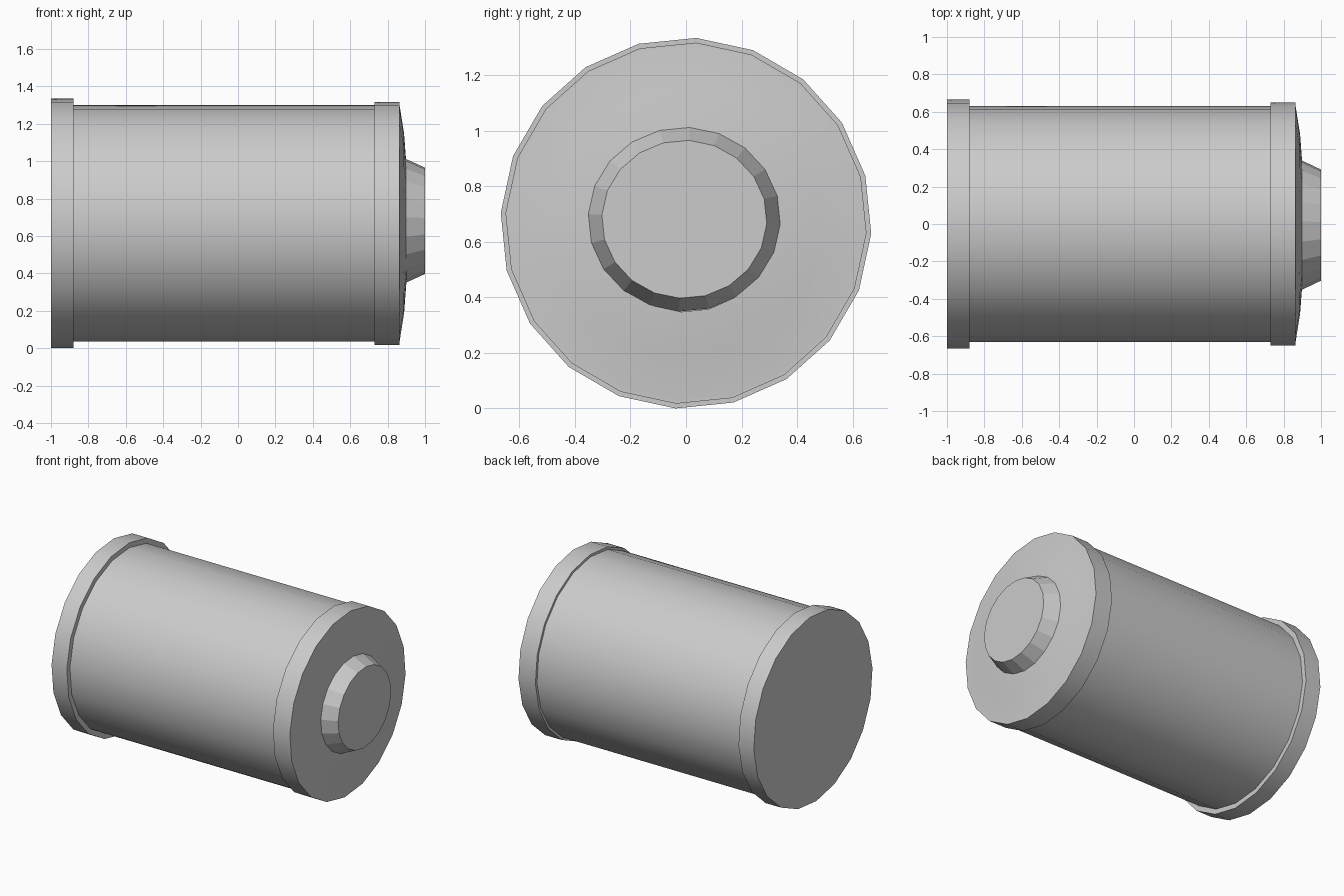
import bpy
import math

if "Cube" in bpy.data.objects:
    bpy.data.objects.remove(bpy.data.objects["Cube"])

SIDES = 20
TURN = math.radians(14.8)


def lathe(name, profile, cy=0.0, cz=0.667, start_cap=False, end_cap=False,
          squash=(1, 1), smooth=True):
    """Revolve (x, radius) points around an axis parallel to x."""
    verts, faces = [], []
    for x, r in profile:
        for i in range(SIDES):
            a = TURN + 2 * math.pi * i / SIDES
            verts.append((x, cy + r * squash[0] * math.cos(a),
                          cz + r * squash[1] * math.sin(a)))
    for k in range(len(profile) - 1):
        a, b = k * SIDES, (k + 1) * SIDES
        for i in range(SIDES):
            j = (i + 1) % SIDES
            faces.append((a + i, a + j, b + j, b + i))
    if start_cap:
        faces.append(tuple(reversed(range(SIDES))))
    if end_cap:
        faces.append(tuple(range(len(verts) - SIDES, len(verts))))
    mesh = bpy.data.meshes.new(name)
    mesh.from_pydata(verts, [], faces)
    mesh.update()
    ob = bpy.data.objects.new(name, mesh)
    bpy.context.collection.objects.link(ob)
    if smooth:
        bpy.ops.object.select_all(action='DESELECT')
        ob.select_set(True)
        bpy.context.view_layer.objects.active = ob
        bpy.ops.object.shade_smooth_by_angle(angle=math.radians(30))
    return ob


# Flat rear cap with its wide rim
lathe("rear_cap", [(-1, 0.668), (-0.88, 0.668), (-0.88, 0.633)], start_cap=True)

# Main cylinder
lathe("body", [(-0.88, 0.633), (0.73, 0.633)])

# Front rim and shallow domed end
lathe("front_cap", [(0.73, 0.633), (0.73, 0.651), (0.863, 0.651), (0.863, 0.638),
                    (0.888, 0.48), (0.90, 0.32)])

# Tapered end knob
lathe("end_knob", [(0.895, 0.34), (1.0, 0.291)], cy=-0.006, cz=0.681,
      end_cap=True, squash=(1.022, 0.978), smooth=False)
